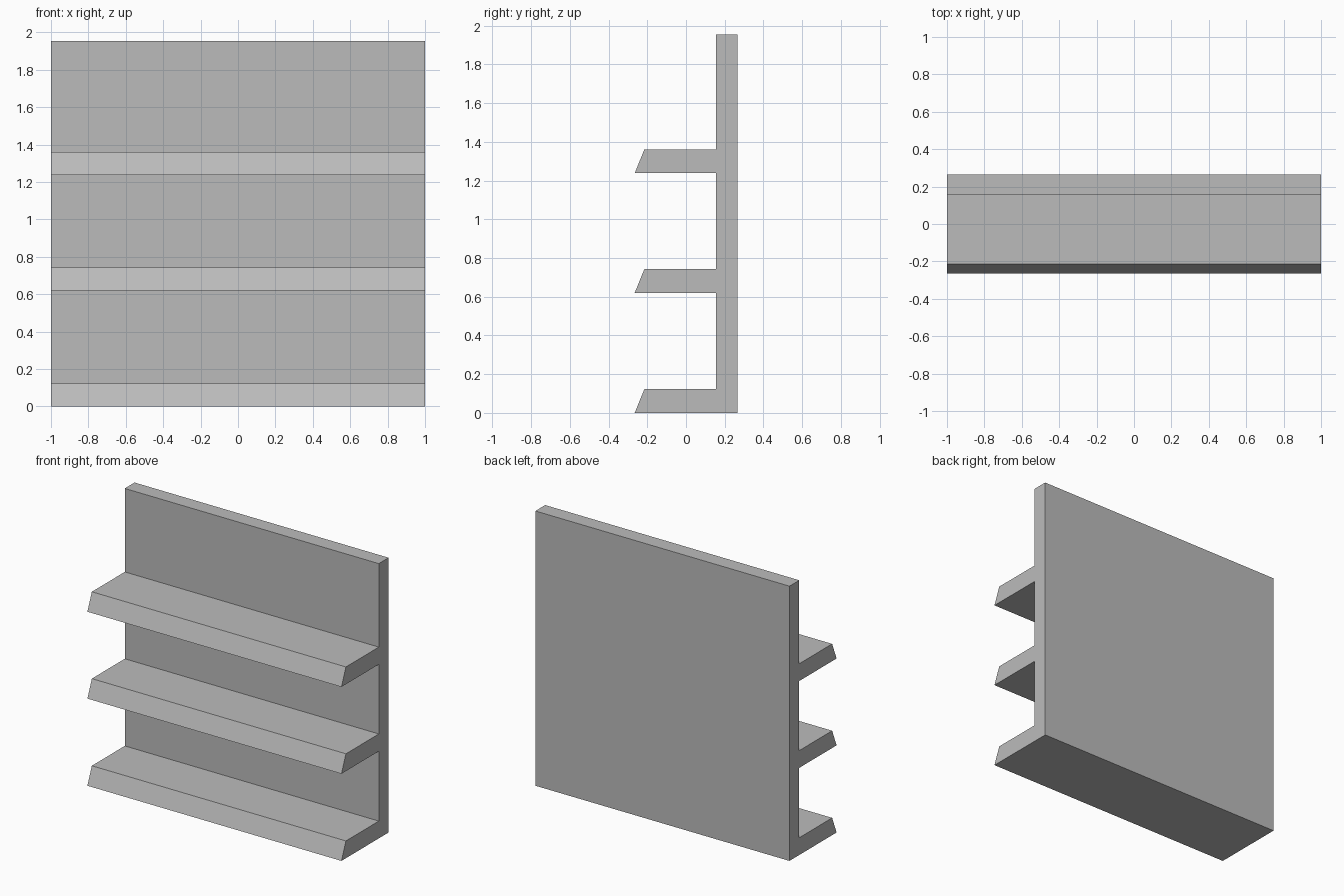
import bpy
import bmesh

if "Cube" in bpy.data.objects:
    bpy.data.objects.remove(bpy.data.objects["Cube"])

HALF_WIDTH = 1.0
BACK, FACE = 0.265, 0.155          # back panel depth range
HEIGHT = 1.955
THICK = 0.123                      # shelf thickness
SHELF_Z = (0.0, 0.62, 1.238)       # underside of each shelf
LIP_LOW, LIP_TOP = -0.265, -0.215  # sloped front edge

grey = bpy.data.materials.new("plain grey")
grey.diffuse_color = (0.5, 0.5, 0.5, 1)
grey.use_nodes = True
grey.node_tree.nodes["Principled BSDF"].inputs["Base Color"].default_value = grey.diffuse_color

# Side profile: back panel outline with the shelves stepping out of it
profile = [(BACK, 0), (BACK, HEIGHT), (FACE, HEIGHT)]
for z in reversed(SHELF_Z):
    profile += [(FACE, z + THICK), (LIP_TOP, z + THICK), (LIP_LOW, z)]
    if z > 0:
        profile.append((FACE, z))

# Extrude the profile across the width
bm = bmesh.new()
end = bm.faces.new([bm.verts.new((-HALF_WIDTH, y, z)) for y, z in profile])
side = bmesh.ops.extrude_face_region(bm, geom=[end], use_keep_orig=True)
moved = [v for v in side["geom"] if isinstance(v, bmesh.types.BMVert)]
bmesh.ops.translate(bm, verts=moved, vec=(2 * HALF_WIDTH, 0, 0))
bmesh.ops.recalc_face_normals(bm, faces=bm.faces)

mesh = bpy.data.meshes.new("wall_shelf")
bm.to_mesh(mesh)
bm.free()
mesh.materials.append(grey)
shelf = bpy.data.objects.new("wall_shelf", mesh)
bpy.context.collection.objects.link(shelf)
